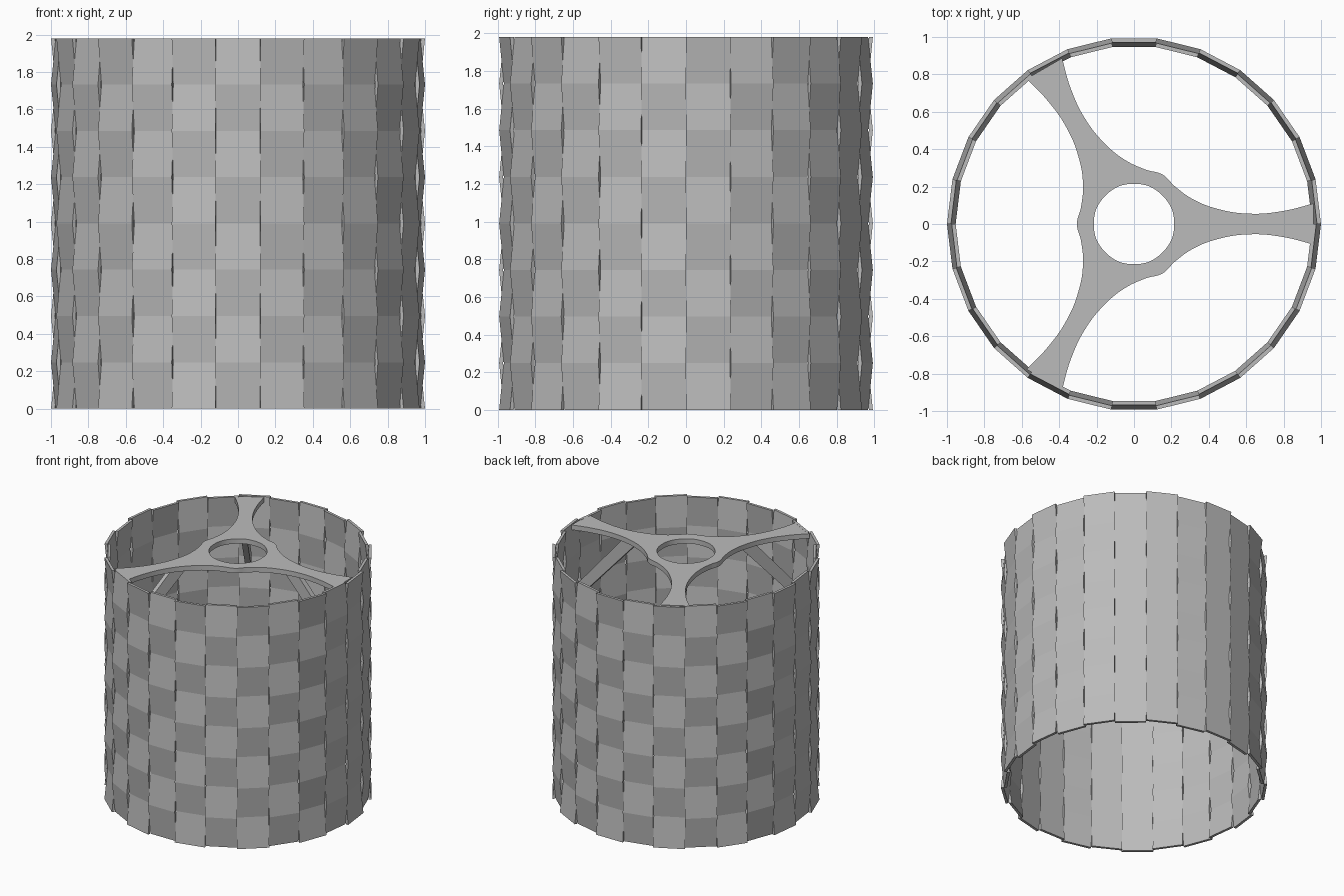
import bpy, bmesh, math
from mathutils import Matrix, Vector

cube = bpy.data.objects.get("Cube")
if cube:
    bpy.data.objects.remove(cube, do_unlink=True)

HEIGHT, ROWS, COLUMNS = 1.98, 8, 26
OUT, INN, THICK = 0.9925, 0.9675, 0.021
HALF = math.pi / COLUMNS

grey = bpy.data.materials.new("matte_grey")
grey.use_nodes = True
grey.diffuse_color = (0.5, 0.5, 0.5, 1)
grey.node_tree.nodes["Principled BSDF"].inputs["Base Color"].default_value = (0.5, 0.5, 0.5, 1)


def add_mesh(name, bm):
    bmesh.ops.recalc_face_normals(bm, faces=bm.faces[:])
    mesh = bpy.data.meshes.new(name)
    bm.to_mesh(mesh)
    bm.free()
    mesh.materials.append(grey)
    obj = bpy.data.objects.new(name, mesh)
    bpy.context.collection.objects.link(obj)
    return obj


# Drum wall: zigzag columns of flat panels, neighbours folded the opposite way
bm = bmesh.new()
for col in range(COLUMNS):
    spin = Matrix.Rotation(-math.pi / 2 + 2 * HALF * col, 3, 'Z')
    rings = []
    for row in range(ROWS + 1):
        outer = OUT if (row + col) % 2 else INN
        inner = outer - THICK
        z = HEIGHT * row / ROWS
        ring = [(r, s * r * math.tan(HALF), z)
                for r, s in ((inner, -1), (outer, -1), (outer, 1), (inner, 1))]
        rings.append([bm.verts.new(spin @ Vector(p)) for p in ring])
    for low, high in zip(rings, rings[1:]):
        for i in range(4):
            j = (i + 1) % 4
            bm.faces.new((low[i], low[j], high[j], high[i]))
    bm.faces.new(rings[0])
    bm.faces.new(rings[-1])
add_mesh("drum_wall", bm)

# Three-armed top plate: smooth outline with a round hub hole
arm = [(0.22, 0.2), (0.32, 0.13), (0.45, 0.08), (0.62, 0.055), (0.8, 0.07), (0.96, 0.11)]
outline = []
for k in range(3):
    angle = k * math.tau / 3
    spin = Matrix.Rotation(angle, 3, 'Z')
    side = [(x, -y) for x, y in arm] + arm[::-1]
    outline += [(spin @ Vector((x, y, 0)), x > 0.9) for x, y in side]
    outline.append((Matrix.Rotation(angle + math.pi / 3, 3, 'Z') @ Vector((0.305, 0, 0)), False))
hole = [(Vector((0.215 * math.cos(a), 0.215 * math.sin(a), 0)), False)
        for a in (i * math.tau / 8 for i in range(8))]

curve = bpy.data.curves.new("top_plate", 'CURVE')
curve.dimensions = '2D'
curve.fill_mode = 'BOTH'
curve.extrude = 0.02
curve.resolution_u = 8
for points in (outline, hole):
    spline = curve.splines.new('BEZIER')
    spline.bezier_points.add(len(points) - 1)
    spline.use_cyclic_u = True
    for bp, (co, corner) in zip(spline.bezier_points, points):
        bp.co = co
        bp.handle_left_type = bp.handle_right_type = 'VECTOR' if corner else 'AUTO'
curve.materials.append(grey)
plate = bpy.data.objects.new("top_plate", curve)
plate.location.z = HEIGHT - 0.021
bpy.context.collection.objects.link(plate)
bpy.ops.object.select_all(action='DESELECT')
plate.select_set(True)
bpy.context.view_layer.objects.active = plate
bpy.ops.object.convert(target='MESH')
bpy.ops.object.shade_smooth_by_angle(angle=math.radians(30))

# Diagonal braces from each arm down to the wall
brace = [(0.42, 1.945), (0.55, 1.945), (0.955, 1.48), (0.955, 1.36)]
for k in range(3):
    spin = Matrix.Rotation(k * math.tau / 3, 3, 'Z')
    bm = bmesh.new()
    sides = [[bm.verts.new(spin @ Vector((x, y, z))) for x, z in brace] for y in (-0.022, 0.022)]
    for i in range(4):
        j = (i + 1) % 4
        bm.faces.new((sides[0][i], sides[0][j], sides[1][j], sides[1][i]))
    for side in sides:
        bm.faces.new(side)
    add_mesh(f"brace_{k + 1}", bm)
